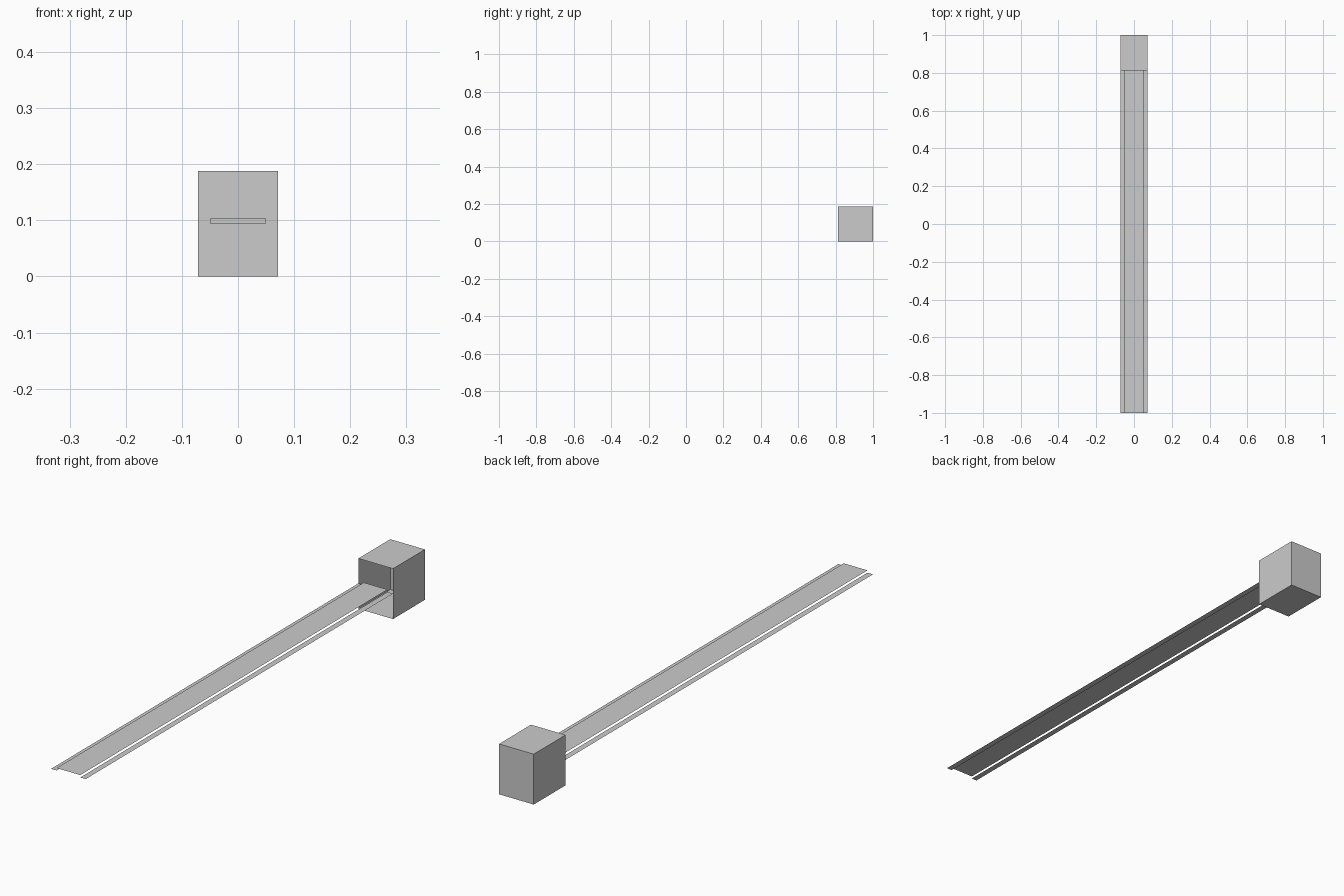
import bpy
import bmesh

cube = bpy.data.objects.get("Cube")
if cube:
    bpy.data.objects.remove(cube, do_unlink=True)

HALF_W = 0.0715      # half width of the housing
HEIGHT = 0.188
FRONT, MOUTH, BACK = -1.0, 0.812, 1.0
PANEL_HALF = 0.049   # half width of the raised centre panel
PANEL_Z, RAIL_Z, LIP_Z = 0.104, 0.095, 0.0935

# Single plain grey
grey = bpy.data.materials.new("plain_grey")
grey.use_nodes = True
colour = (0.6, 0.6, 0.6, 1)
grey.diffuse_color = colour
grey.node_tree.nodes["Principled BSDF"].inputs["Base Color"].default_value = colour


def finish(name, bm):
    mesh = bpy.data.meshes.new(name)
    bm.to_mesh(mesh)
    bm.free()
    mesh.materials.append(grey)
    obj = bpy.data.objects.new(name, mesh)
    bpy.context.collection.objects.link(obj)
    return obj


def sheet(name, x0, x1, z):
    """Flat strip running from the front end to the housing mouth."""
    bm = bmesh.new()
    corners = ((x0, FRONT), (x1, FRONT), (x1, MOUTH), (x0, MOUTH))
    bm.faces.new([bm.verts.new((x, y, z)) for x, y in corners])
    return finish(name, bm)


# Housing: a thin-walled box open at the front
bm = bmesh.new()
bmesh.ops.create_cube(bm, size=1)
bmesh.ops.scale(bm, vec=(2 * HALF_W, BACK - MOUTH, HEIGHT), verts=bm.verts)
bmesh.ops.translate(bm, vec=(0, (BACK + MOUTH) / 2, HEIGHT / 2), verts=bm.verts)
bm.normal_update()
mouth = [f for f in bm.faces if f.normal.y < -0.5]
bmesh.ops.delete(bm, geom=mouth, context='FACES_ONLY')
finish("housing", bm)

# Centre panel and the lower rail on each side
sheet("centre_panel", -PANEL_HALF, PANEL_HALF, PANEL_Z)
sheet("left_rail", PANEL_HALF, HALF_W, RAIL_Z)
sheet("right_rail", -HALF_W, -PANEL_HALF, RAIL_Z)

# Small lip folded down at the inner end of the panel
bm = bmesh.new()
corners = ((-PANEL_HALF, LIP_Z), (PANEL_HALF, LIP_Z),
           (PANEL_HALF, PANEL_Z), (-PANEL_HALF, PANEL_Z))
bm.faces.new([bm.verts.new((x, MOUTH, z)) for x, z in corners])
finish("panel_lip", bm)
